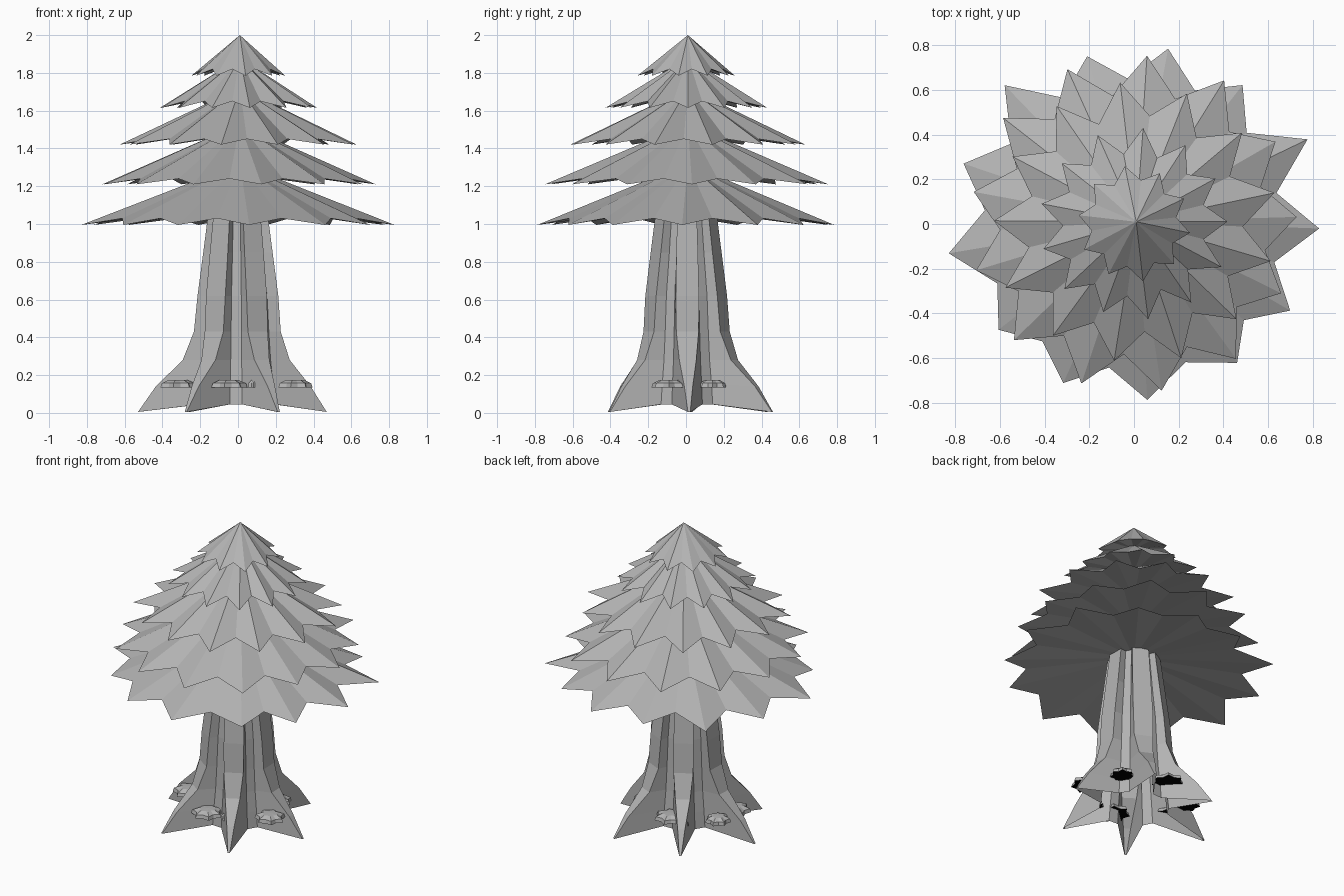
import bpy, math, random

if "Cube" in bpy.data.objects:
    bpy.data.objects.remove(bpy.data.objects["Cube"])
random.seed(4)

def material(name, v):
    m = bpy.data.materials.new(name)
    m.diffuse_color = (v, v, v, 1)
    m.use_nodes = True
    m.node_tree.nodes["Principled BSDF"].inputs["Base Color"].default_value = m.diffuse_color
    return m

GREY = material("plain grey", 0.45)
BLACK = material("black", 0.0)

def build(name, verts, faces):
    me = bpy.data.meshes.new(name)
    me.from_pydata(verts, [], faces)
    me.materials.append(GREY)
    ob = bpy.data.objects.new(name, me)
    bpy.context.collection.objects.link(ob)
    return ob

def polar(r, deg, z, cx=0, cy=0):
    a = math.radians(deg)
    return (cx + r * math.cos(a), cy + r * math.sin(a), z)

# Foliage tier: star-edged cone with a shallow hollow underside
def tier(name, tips, r_valley, z_tip, z_valley, z_apex, z_under):
    verts = [(0.01, 0.01, z_apex), (0, 0, z_under)]
    n = len(tips)
    for i, (r, a) in enumerate(tips):
        nxt = tips[(i + 1) % n][1] + (360 if i == n - 1 else 0)
        verts.append(polar(r, a, z_tip))
        verts.append(polar(r_valley * random.uniform(0.98, 1.02), (a + nxt) / 2, z_valley))
    faces = []
    for i in range(2 * n):
        p, q = 2 + i, 2 + (i + 1) % (2 * n)
        faces += [(0, p, q), (1, q, p)]
    build(name, verts, faces)

def ring(n, phase, r):
    return [(r * random.uniform(0.98, 1.03), phase + 360 * i / n) for i in range(n)]

LOWEST = [(0.83, -1.4), (0.865, 26), (0.79, 52), (0.80, 79), (0.78, 105.6), (0.85, 133),
          (0.81, 160.5), (0.84, 189), (0.77, 218), (0.78, 246), (0.79, 274.3),
          (0.775, 306.6), (0.80, 331)]
tier("foliage_tier_1", LOWEST, 0.66, 0.995, 1.03, 1.32, 1.10)
tier("foliage_tier_2", ring(13, 2.5, 0.74), 0.59, 1.21, 1.24, 1.53, 1.31)
tier("foliage_tier_3", ring(13, 12.5, 0.63), 0.48, 1.42, 1.45, 1.72, 1.51)
tier("foliage_tier_4", ring(13, 1.5, 0.425), 0.32, 1.615, 1.65, 1.88, 1.70)
tier("foliage_tier_5", ring(10, 27.0, 0.255), 0.195, 1.785, 1.82, 2.00, 1.86)

# Trunk: six ribs that flare into pointed roots, grooves between, open underneath
ROOTS = [(0.46, 2), (0.495, 65), (0.49, 121), (0.52, 177), (0.485, 236), (0.45, 298)]
# height, share of root reach kept, rib radius, rib half width, groove radius, groove height
LEVELS = [
    (0.005, 1.0, 0.50, 0.006, 0.21, 0.045),
    (0.14, 0.84, 0.41, 0.022, 0.20, 0.15),
    (0.28, 0.3, 0.285, 0.045, 0.185, 0.28),
    (0.43, 0.1, 0.235, 0.06, 0.175, 0.43),
    (0.62, 0.0, 0.220, 0.062, 0.165, 0.62),
    (0.85, 0.0, 0.190, 0.058, 0.140, 0.85),
    (1.16, 0.0, 0.150, 0.05, 0.110, 1.16),
]
verts, faces = [], []
for z, reach, r_rib, half, r_gr, z_gr in LEVELS:
    for k, (r_root, a) in enumerate(ROOTS):
        r = r_rib + reach * (r_root - 0.49)
        nxt = ROOTS[(k + 1) % 6][1] + (360 if k == 5 else 0)
        mid = (a + nxt) / 2
        w = math.degrees(half / r)
        verts += [polar(r, a - w, z), polar(r, a + w, z),
                  polar(r_gr, mid - 9, z_gr), polar(r_gr, mid + 9, z_gr)]
N = 24
for l in range(len(LEVELS) - 1):
    for i in range(N):
        j = (i + 1) % N
        faces.append((l * N + i, l * N + j, (l + 1) * N + j, (l + 1) * N + i))
build("trunk", verts, faces)

# Shelf fungi: small star-edged caps around the root flare, black underneath
def fungus(name, x, y, r, z=0.135):
    n = 7
    verts = [(x, y, z + 0.04), (x, y, z + 0.005)]
    for ring_r, ring_z in ((1.0, z), (0.92, z + 0.022), (0.55, z + 0.038)):
        for i in range(2 * n):
            k = ring_r * (1.0 if i % 2 == 0 else 0.76)
            verts.append(polar(r * k, 180 * i / n, ring_z, x, y))
    m = 2 * n
    faces = []
    for i in range(m):
        j = (i + 1) % m
        faces.append((1, 2 + j, 2 + i))
        for s in (0, m):
            faces.append((2 + s + i, 2 + s + j, 2 + s + m + j, 2 + s + m + i))
        faces.append((2 + 2 * m + i, 2 + 2 * m + j, 0))
    ob = build(name, verts, faces)
    ob.data.materials.append(BLACK)
    for p in ob.data.polygons:
        if p.normal.z < -0.5:
            p.material_index = 1

SPOTS = [(-0.32, -0.06, 0.10), (-0.05, -0.25, 0.10), (0.09, -0.24, 0.04),
         (0.30, -0.09, 0.095), (0.21, 0.14, 0.075), (-0.06, 0.25, 0.10),
         (-0.18, 0.29, 0.035), (-0.32, 0.12, 0.08)]
for i, (x, y, r) in enumerate(SPOTS):
    fungus(f"shelf_fungus_{i + 1}", x, y, r)
